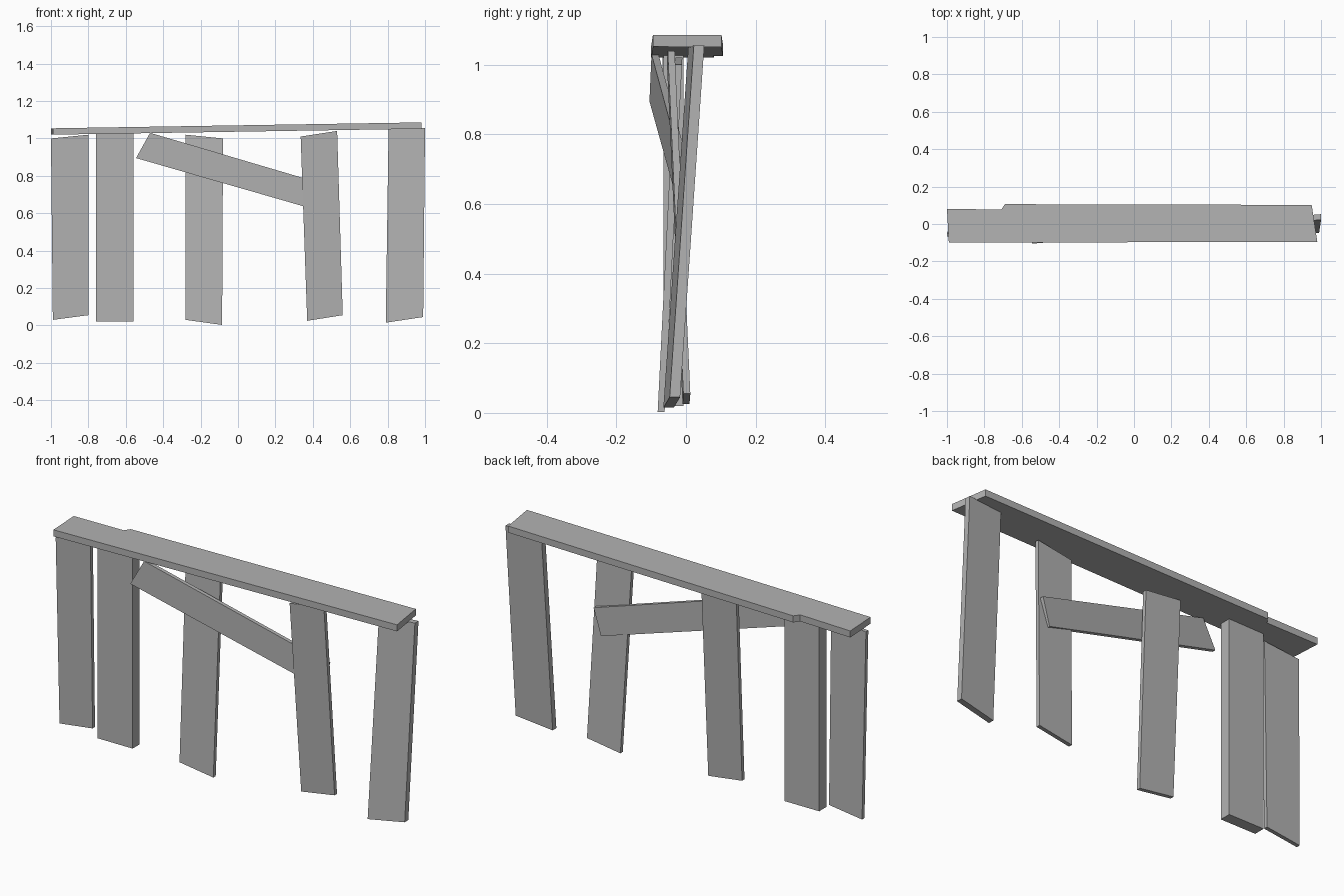
import bpy
import bmesh

cube = bpy.data.objects.get("Cube")
if cube:
    bpy.data.objects.remove(cube, do_unlink=True)

# One weathered grey for the whole fence
grey = bpy.data.materials.new("weathered_grey")
grey.use_nodes = True
colour = (0.45, 0.45, 0.45, 1)
grey.diffuse_color = colour
grey.node_tree.nodes["Principled BSDF"].inputs["Base Color"].default_value = colour


def prism(name, outline, offset):
    """Solid between an outline of 3D points and its copy moved by offset."""
    bm = bmesh.new()
    near = [bm.verts.new(p) for p in outline]
    far = [bm.verts.new([a + b for a, b in zip(p, offset)]) for p in outline]
    bm.faces.new(near)
    bm.faces.new(far[::-1])
    for i in range(len(near)):
        j = (i + 1) % len(near)
        bm.faces.new((near[i], far[i], far[j], near[j]))
    bmesh.ops.recalc_face_normals(bm, faces=bm.faces)
    mesh = bpy.data.meshes.new(name)
    bm.to_mesh(mesh)
    bm.free()
    mesh.materials.append(grey)
    bpy.context.collection.objects.link(bpy.data.objects.new(name, mesh))


def board(name, corners, front, lean, turn, thickness):
    """Plank from its front corners; its front plane leans with z and turns with x."""
    x0, z0 = corners[0]
    outline = [(x, front + lean * (z - z0) + turn * (x - x0), z) for x, z in corners]
    prism(name, outline, (0, thickness, 0))


# Upright planks, each a little crooked
board("upright_1", [(-0.99, 0.03), (-0.80, 0.055), (-0.80, 1.02), (-1.0, 1.0)],
      -0.05, -0.018, 0, 0.02)
board("upright_2", [(-0.76, 0.02), (-0.56, 0.02), (-0.56, 1.03), (-0.76, 1.03)],
      -0.065, 0, 0, 0.058)
board("upright_3", [(-0.28, 0.03), (-0.085, 0.003), (-0.08, 1.0), (-0.28, 1.02)],
      -0.08, 0.05, 0, 0.02)
board("upright_4", [(0.37, 0.025), (0.56, 0.055), (0.53, 1.04), (0.335, 1.01)],
      -0.01, -0.045, 0.02, 0.02)
board("upright_5", [(0.79, 0.015), (0.99, 0.045), (1.0, 1.055), (0.805, 1.05)],
      -0.065, 0.068, 0.08, 0.03)

# Slanted brace, woven in front of one upright and behind the next
board("brace", [(-0.545, 0.895), (0.49, 0.597), (0.53, 0.735), (-0.47, 1.03)],
      -0.105, 0, 0.08, 0.02)

# Sloping top rail with a chipped back corner
rail = [(-0.99, -0.1), (0.98, -0.095), (0.95, 0.102), (-0.69, 0.106),
        (-0.71, 0.077), (-1.0, 0.081)]
prism("top_rail", [(x, y, 1.036 + 0.016 * x) for x, y in rail], (0, 0, 0.034))
